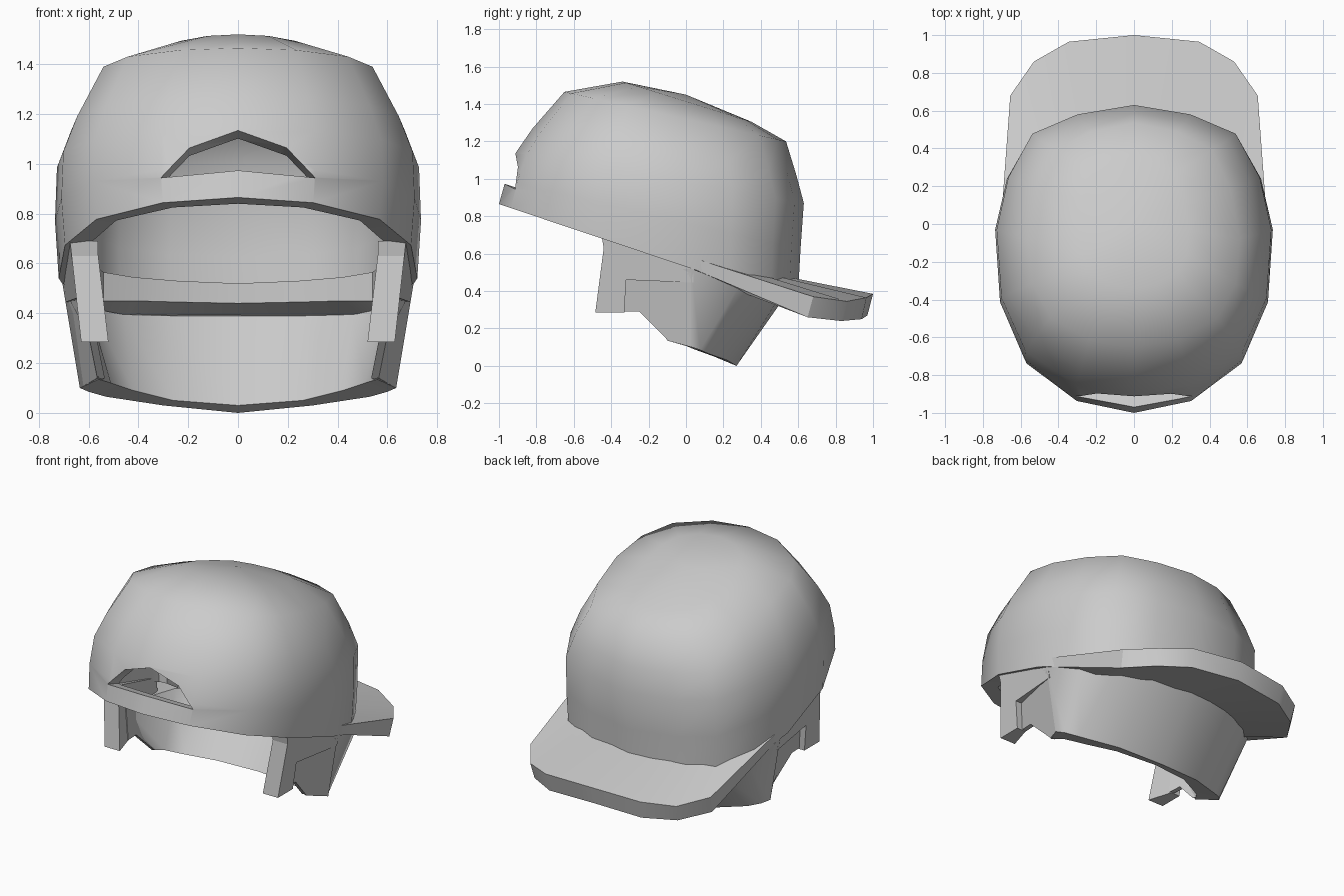
import bpy, bmesh, math
from mathutils import Vector

cube = bpy.data.objects.get("Cube")
if cube:
    bpy.data.objects.remove(cube, do_unlink=True)

grey = bpy.data.materials.new("light grey")
grey.use_nodes = True
grey.diffuse_color = (0.6, 0.6, 0.6, 1)
grey.node_tree.nodes["Principled BSDF"].inputs["Base Color"].default_value = (0.6, 0.6, 0.6, 1)


def finish(bm, name):
    bmesh.ops.recalc_face_normals(bm, faces=bm.faces)
    mesh = bpy.data.meshes.new(name)
    bm.to_mesh(mesh)
    bm.free()
    mesh.materials.append(grey)
    obj = bpy.data.objects.new(name, mesh)
    bpy.context.collection.objects.link(obj)
    return obj


def select(obj):
    bpy.ops.object.select_all(action='DESELECT')
    obj.select_set(True)
    bpy.context.view_layer.objects.active = obj


def smooth(obj, angle=40):
    select(obj)
    bpy.ops.object.shade_smooth_by_angle(angle=math.radians(angle))


def prism(name, near, far):
    """Solid between two matching outlines."""
    bm = bmesh.new()
    a = [bm.verts.new(p) for p in near]
    b = [bm.verts.new(p) for p in far]
    bm.faces.new(a)
    bm.faces.new(b[::-1])
    for i in range(len(a)):
        j = (i + 1) % len(a)
        bm.faces.new((a[i], a[j], b[j], b[i]))
    return finish(bm, name)


def swept_band(name, *rails):
    """Closed band through four rails, given from the side to the middle, then mirrored."""
    bm = bmesh.new()
    loops = []
    for rail in rails:
        full = rail + [(-x, y, z) for x, y, z in rail[-2::-1]]
        loops.append([bm.verts.new(p) for p in full])
    for k in range(4):
        a, b = loops[k], loops[(k + 1) % 4]
        for i in range(len(a) - 1):
            bm.faces.new((a[i], a[i + 1], b[i + 1], b[i]))
    for end in (0, -1):
        bm.faces.new([loop[end] for loop in loops])
    return finish(bm, name)


# Outline of one cap ring, from the front round the left side to the back
half = [(0, -1), (.42, -.935), (.79, -.73), (.965, -.41), (1, 0),
        (.915, .42), (.74, .77), (.41, .925), (0, 1)]
outline = half + [(-x, y) for x, y in half[-2:0:-1]]
COUNT = len(outline)

# Cap shell: tilted rings, each (front y, front z, back y, back z, half width, middle y)
rings = [(-1, .865, .6, .4, .72, -.03), (-.965, .99, .612, .62, .735, -.03),
         (-.91, 1.14, .63, .87, .727, -.03), (-.82, 1.27, .59, 1.02, .67, -.05),
         (-.65, 1.465, .535, 1.2, .56, -.08), (-.34, 1.52, .35, 1.305, .29, -.03)]
bm = bmesh.new()
loops = []
for level, (fy, fz, by, bz, width, mid) in enumerate(rings):
    loop = []
    for u, v in outline:
        y = mid + v * (by - mid if v > 0 else mid - fy)
        z = fz + (bz - fz) * (y - fy) / (by - fy)
        if level == 0:
            z = max(.53 - .335 * y, .4)
        loop.append(bm.verts.new((u * width, y, z)))
    loops.append(loop)
for a, b in zip(loops, loops[1:]):
    for i in range(COUNT):
        j = (i + 1) % COUNT
        bm.faces.new((a[i], a[j], b[j], b[i]))
apex = bm.verts.new((0, 0, 1.45))
for i in range(COUNT):
    bm.faces.new((loops[-1][i], loops[-1][(i + 1) % COUNT], apex))
cap = finish(bm, "cap_shell")
shell = cap.modifiers.new("thickness", 'SOLIDIFY')
shell.thickness = .1
shell.offset = -1

# Strap opening cut through the front of the cap
opening = [(-.31, .945), (0, .955), (.31, .945), (.195, 1.07), (0, 1.135), (-.195, 1.07)]
start, run = -.915, Vector((0, .5, -.17))
near = [Vector((x, start, z)) - run * .4 for x, z in opening]
cutter = prism("strap_cutter", near, [p + run * 1.3 for p in near])
cutter.hide_render = True
cut = cap.modifiers.new("strap opening", 'BOOLEAN')
cut.operation = 'DIFFERENCE'
cut.solver = 'EXACT'
cut.object = cutter
select(cap)
for name in [m.name for m in cap.modifiers]:
    bpy.ops.object.modifier_apply(modifier=name)
bpy.data.objects.remove(cutter, do_unlink=True)
smooth(cap, 58)

# Brim: outer top, outer bottom, inner bottom, inner top rails
brim = swept_band(
    "brim",
    [(.705, 0, .59), (.655, .68, .37), (.53, .86, .345), (.345, .965, .365), (0, 1, .385)],
    [(.7, 0, .535), (.645, .65, .26), (.52, .83, .24), (.335, .94, .25), (0, .97, .27)],
    [(.56, .06, .51), (.54, .15, .45), (.42, .21, .45), (.24, .27, .445), (0, .29, .44)],
    [(.56, .06, .58), (.54, .15, .565), (.42, .21, .545), (.24, .27, .53), (0, .29, .52)])
smooth(brim, 30)

# Hair band round the back of the head
hair = swept_band(
    "back_hair",
    [(.705, .03, .52), (.65, .28, .42), (.51, .43, .41), (.29, .52, .4), (0, .55, .4)],
    [(.635, .03, .1), (.6, .075, .085), (.53, .12, .065), (.3, .22, .03), (0, .27, 0)],
    [(.56, -.1, .135), (.51, -.03, .12), (.42, .04, .09), (.26, .15, .05), (0, .2, .03)],
    [(.62, -.32, .5), (.59, .19, .42), (.46, .36, .395), (.27, .44, .39), (0, .46, .39)])
smooth(hair)

# Sideburns with a ledge over each ear, and the slanted hair panel behind them
sideburn = [(-.45, .69), (-.44, .63), (-.485, .285), (-.33, .285), (-.32, .46), (.04, .445), (.04, .54)]
panel = [(.605, -.34, .5), (.7, .03, .5), (.634, .03, .1), (.565, -.1, .14),
         (.595, -.25, .29), (.59, -.34, .29)]
for side, label in ((1, "left"), (-1, "right")):
    outer = [(side * (.63 + .11 * (z - .285) + (.045 if y > 0 else 0)), y, z) for y, z in sideburn]
    inner = [(side * (min(.52 + .3 * (y + .485), .6) + .08 * (z - .285)), y, z) for y, z in sideburn]
    prism(label + "_sideburn", outer, inner)
    outer = [(side * x, y, z) for x, y, z in panel]
    inner = [(side * (x - .03), y, z) for x, y, z in panel]
    prism(label + "_ear_panel", outer, inner)
